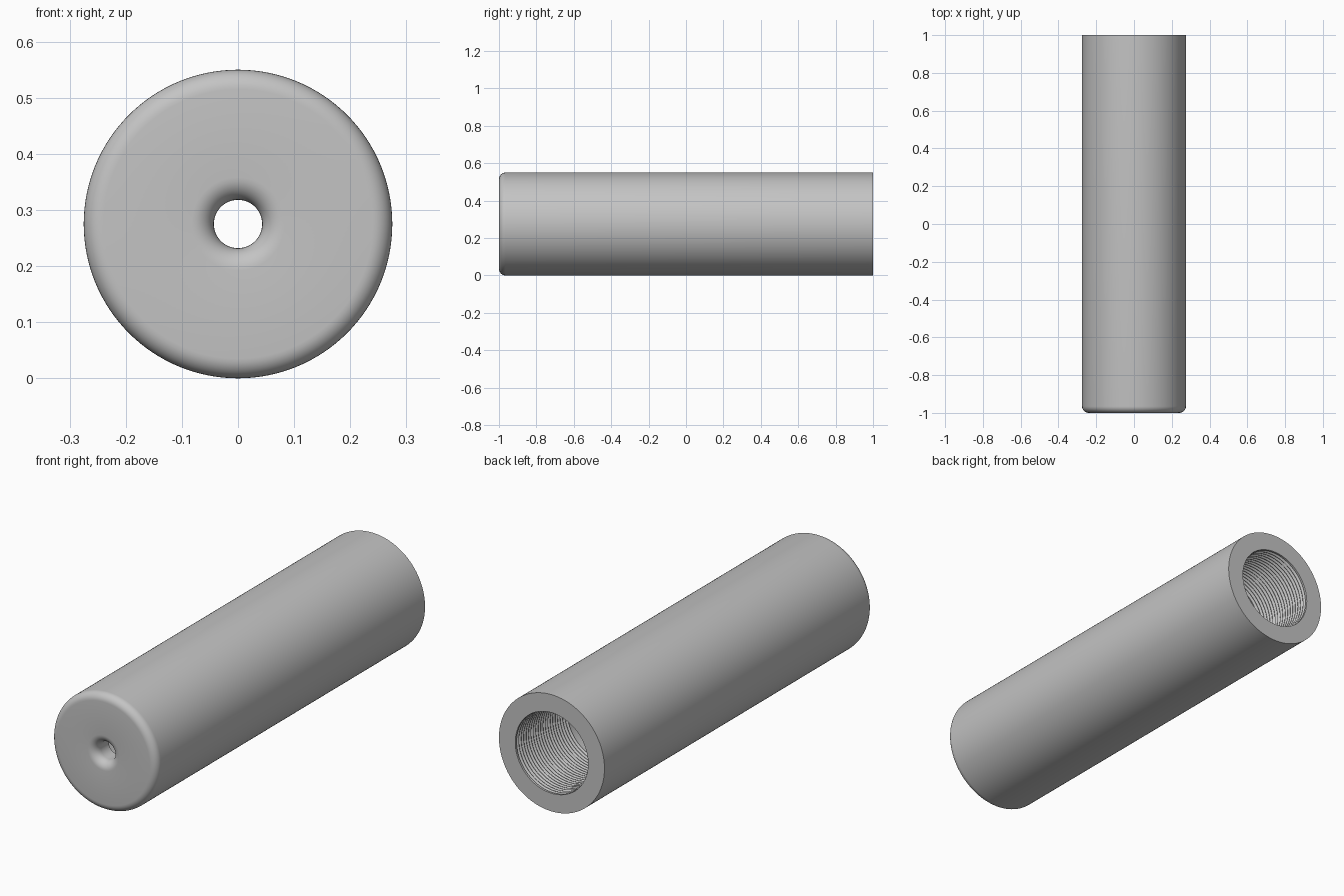
import bpy, bmesh
from math import sin, cos, pi, radians

default = bpy.data.objects.get("Cube")
if default:
    bpy.data.objects.remove(default, do_unlink=True)

R = 0.275            # outer radius
BORE = 0.2           # smooth chamber radius
CREST = 0.19         # thread crest radius
HOLE = 0.043         # front hole radius
SEGMENTS = 128
THREADS, PITCH = 22, 0.018

metal = bpy.data.materials.new("grey metal")
metal.use_nodes = True
grey = (0.55, 0.55, 0.55, 1)
metal.diffuse_color = grey
metal.node_tree.nodes["Principled BSDF"].inputs["Base Color"].default_value = grey


def arc(r, y, radius, start, end, steps=8):
    """Points (radius, y) along a circular fillet, angles in degrees."""
    angles = [radians(start + (end - start) * i / steps) for i in range(steps + 1)]
    return [(r + radius * cos(a), y + radius * sin(a)) for a in angles]


def lathe(name, profile):
    """Spin a closed (radius, y) profile around the long axis."""
    bm = bmesh.new()
    rings = []
    for i in range(SEGMENTS):
        a = 2 * pi * i / SEGMENTS
        rings.append([bm.verts.new((r * cos(a), y, R + r * sin(a))) for r, y in profile])
    n = len(profile)
    for i in range(SEGMENTS):
        here, there = rings[i], rings[(i + 1) % SEGMENTS]
        for j in range(n):
            k = (j + 1) % n
            bm.faces.new((here[j], here[k], there[k], there[j]))
    bmesh.ops.recalc_face_normals(bm, faces=bm.faces)
    mesh = bpy.data.meshes.new(name)
    bm.to_mesh(mesh)
    bm.free()
    mesh.materials.append(metal)
    obj = bpy.data.objects.new(name, mesh)
    bpy.context.collection.objects.link(obj)
    return obj


# Outer wall: square back rim, rounded front edge, flared front hole
edge, flare = 0.035, 0.04
profile = [(R, 1)]
profile += arc(R - edge, -1 + edge, edge, 0, -90)
profile += arc(HOLE + flare, -1 + flare, flare, -90, -180)

# Front wall inside, then the smooth chamber up to the thread
profile += [(HOLE, -0.9), (BORE, -0.9)]
thread_start = 1 - THREADS * PITCH
profile.append((BORE, thread_start))

# Thread ridges out to the open back
for i in range(THREADS):
    y = thread_start + i * PITCH
    profile += [(CREST, y + PITCH * 0.45), (CREST, y + PITCH * 0.55)]
    if i < THREADS - 1:
        profile.append((BORE, y + PITCH))
profile.append((CREST, 1))

tube = lathe("threaded_tube", profile)
bpy.context.view_layer.objects.active = tube
tube.select_set(True)
bpy.ops.object.shade_smooth_by_angle(angle=radians(30))
